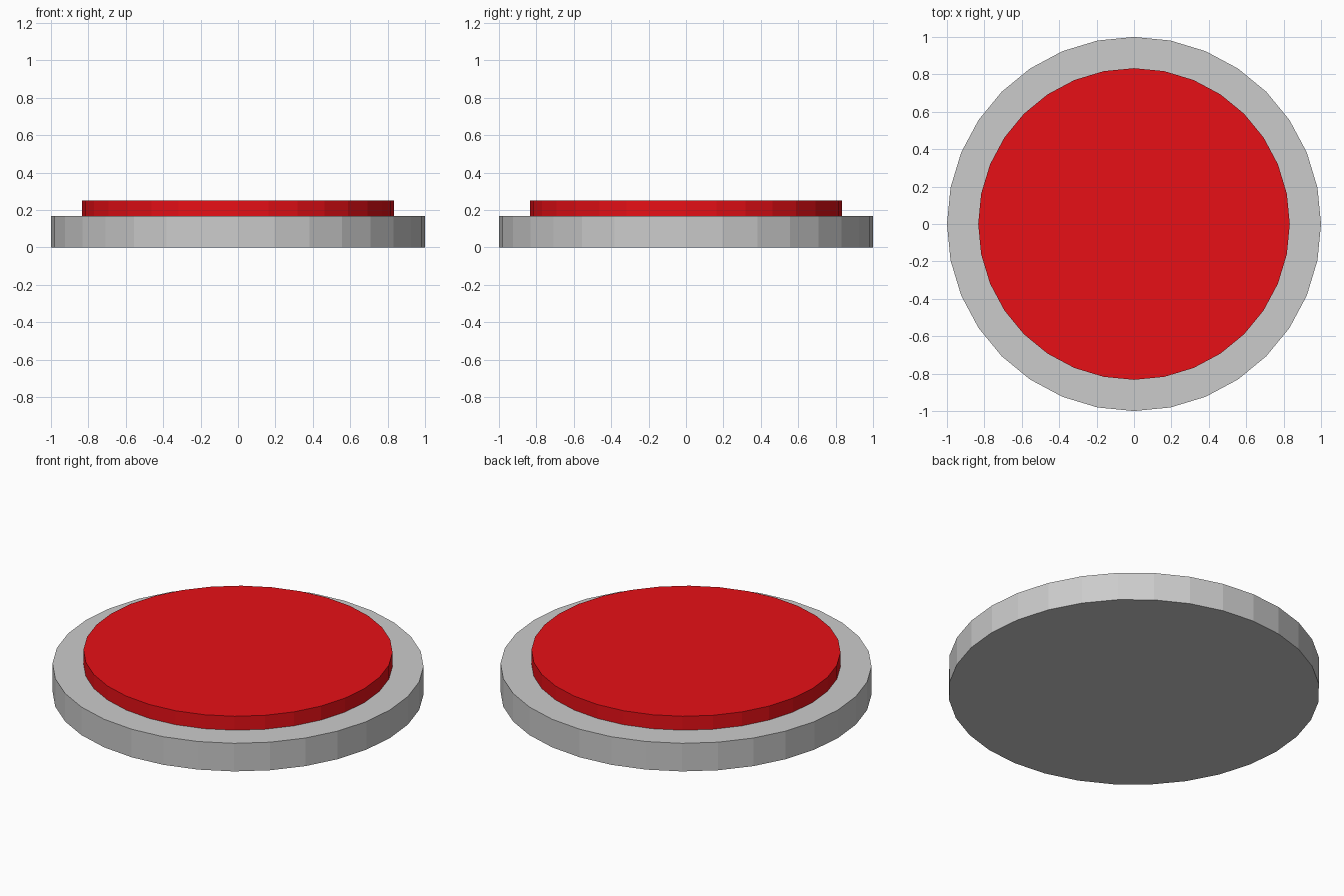
import bpy

if "Cube" in bpy.data.objects:
    bpy.data.objects.remove(bpy.data.objects["Cube"])

SIDES = 32


def disc(name, radius, z0, z1):
    bpy.ops.mesh.primitive_cylinder_add(
        vertices=SIDES, radius=radius, depth=z1 - z0, location=(0, 0, (z0 + z1) / 2))
    obj = bpy.context.object
    obj.name = name
    return obj


# Grey housing
disc("button_base", 1.0, 0.0, 0.167)

# Red push cap, seated slightly into the housing
cap = disc("button_cap", 0.833, 0.14, 0.25)
red = bpy.data.materials.new("red")
red.diffuse_color = (0.8, 0.005, 0.008, 1)
red.use_nodes = True
red.node_tree.nodes["Principled BSDF"].inputs["Base Color"].default_value = red.diffuse_color
cap.data.materials.append(red)
